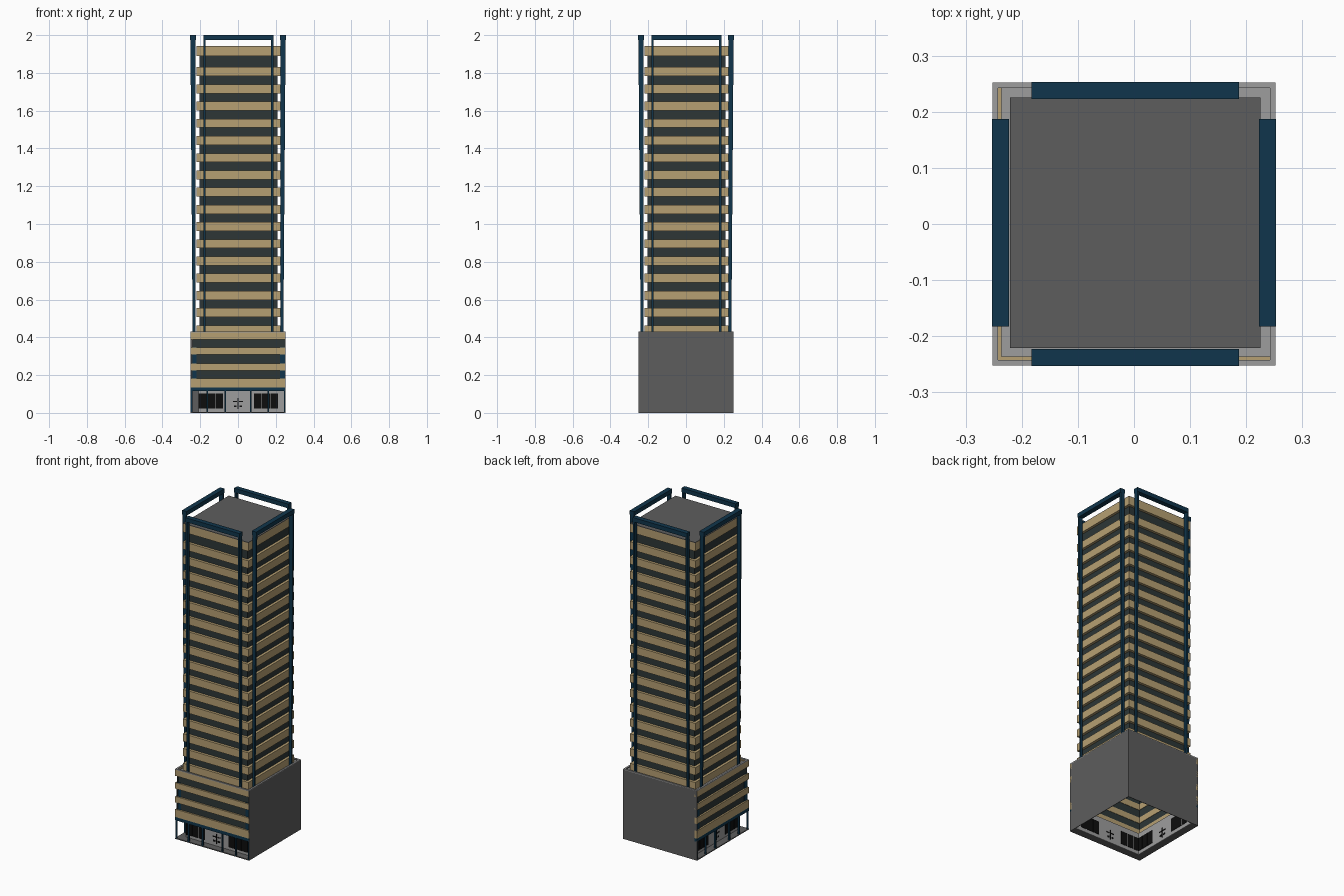
import bpy, bmesh, math
from mathutils import Matrix

if "Cube" in bpy.data.objects:
    bpy.data.objects.remove(bpy.data.objects["Cube"])


def mat(name, r, g, b):
    m = bpy.data.materials.new(name)
    m.diffuse_color = (r, g, b, 1)
    m.use_nodes = True
    m.node_tree.nodes["Principled BSDF"].inputs["Base Color"].default_value = m.diffuse_color
    return m


TAN = mat("tan_cladding", 0.47, 0.35, 0.17)
GLASS = mat("dark_glass", 0.026, 0.037, 0.037)
NAVY = mat("navy_steel", 0.005, 0.036, 0.072)
DARK = mat("dark_grey_wall", 0.11, 0.11, 0.11)
LIGHT = mat("light_grey", 0.34, 0.34, 0.34)
BLACK = mat("black_shopfront", 0.004, 0.004, 0.004)


def boxes(name, material, bounds, turn=0):
    """One object from boxes (x0,x1,y0,y1,z0,z1), turned about z in quarter turns.
    An optional seventh value pulls the lower outer (-y) edge inwards."""
    bm = bmesh.new()
    for b in bounds:
        x0, x1, y0, y1, z0, z1 = b[:6]
        taper = b[6] if len(b) > 6 else 0
        cube = bmesh.ops.create_cube(bm, size=1)
        for v in cube["verts"]:
            low = v.co.z < 0
            v.co = (x0 if v.co.x < 0 else x1,
                    (y0 + (taper if low else 0)) if v.co.y < 0 else y1,
                    z0 if low else z1)
    bmesh.ops.rotate(bm, verts=bm.verts, matrix=Matrix.Rotation(turn * math.pi / 2, 3, 'Z'))
    me = bpy.data.meshes.new(name)
    bm.to_mesh(me)
    bm.free()
    me.materials.append(material)
    ob = bpy.data.objects.new(name, me)
    bpy.context.collection.objects.link(ob)
    return ob


W = 0.252      # podium half width
C = 0.002      # tower centre offset

# Tower: glass core, tan floor bands and roof
h = 0.207
boxes("tower_glass", GLASS, [(C - h, C + h, C - h, C + h, 0.42, 1.93)])
h = 0.223
bands = [(1.889, 1.940)] + [(1.783 - 0.0911 * k, 1.830 - 0.0911 * k) for k in range(16)]
boxes("tower_floor_bands", TAN, [(C - h, C + h, C - h, C + h, a, b) for a, b in bands])
boxes("tower_roof", DARK, [(C - h, C + h, C - h, C + h, 1.940, 1.943)])

# Steel portal frames, one on each side of the tower
for i, side in enumerate(("front", "right", "back", "left")):
    s = C if side in ("front", "right") else -C
    boxes(side + "_steel_frame", NAVY, [
        (s - 0.185, s - 0.174, -0.252, -0.226, 0.42, 1.976, 0.012),
        (s + 0.174, s + 0.185, -0.252, -0.226, 0.42, 1.976, 0.012),
        (s - 0.185, s + 0.185, -0.253, -0.223, 1.974, 2.0)], i)

# Podium: blank walls on the right and back, roof and parapet cap
boxes("podium_blank_walls", DARK, [(W - 0.003, W, -W, W, 0, 0.428),
                                   (-W, W, W - 0.003, W, 0, 0.428)])
boxes("podium_roof", LIGHT, [(-W + 0.004, W - 0.004, -W + 0.004, W - 0.004, 0.412, 0.420)])
boxes("podium_parapet", LIGHT, [(-W, W, -W, -W + 0.01, 0.426, 0.432),
                                (-W, W, W - 0.01, W, 0.426, 0.432),
                                (-W, -W + 0.01, -W + 0.01, W - 0.01, 0.426, 0.432),
                                (W - 0.01, W, -W + 0.01, W - 0.01, 0.426, 0.432)])

# The two dressed podium faces: front, and left as a quarter turn of it
R = -0.208     # recessed shopfront plane
for side, turn, a, b in (("front", 0, R, W - 0.003), ("left", -1, -W + 0.003, -R)):
    boxes(side + "_podium_bands", TAN, [(-W, W, -W, -W + 0.016, z0, z1) for z0, z1 in
          ((0.389, 0.426), (0.310, 0.347), (0.225, 0.262), (0.135, 0.183))], turn)
    boxes(side + "_podium_glass", GLASS,
          [(-W + 0.010, W - 0.004, -W + 0.010, -W + 0.014, 0.14, 0.42)], turn)
    boxes(side + "_podium_end_panels", NAVY,
          [(x, x + 0.026, -W + 0.007, -W + 0.011, 0.18, 0.35) for x in (-W + 0.007, W - 0.030)], turn)
    # canopy beam, posts and pavement
    boxes(side + "_canopy_beam", NAVY, [(-W, W, -W, -W + 0.016, 0.115, 0.135)], turn)
    boxes(side + "_shop_posts", NAVY, [(x - 0.004, x + 0.004, -W, -W + 0.010, 0.004, 0.116)
          for x in (-0.247, -0.163, -0.068, 0.068, 0.160, 0.247)], turn)
    boxes(side + "_pavement", DARK, [(-W, W, -W, R, 0, 0.006)], turn)
    # recessed shop wall with panes and door
    boxes(side + "_shop_wall", LIGHT, [(a, b, R, R + 0.004, 0.0, 0.135)], turn)
    panes = []
    for c in (-0.143, 0.148):
        panes += [(c + d - 0.0205, c + d + 0.0205, R - 0.002, R + 0.006, 0.022, 0.103)
                  for d in (-0.044, 0, 0.044)]
    boxes(side + "_shop_windows", BLACK, panes, turn)
    boxes(side + "_shop_door", BLACK, [
        (x0, x1, R - 0.002, R + 0.006, z0, z1) for x0, x1, z0, z1 in
        ((-0.026, -0.006, 0.058, 0.064), (0.006, 0.026, 0.058, 0.064),
         (-0.022, -0.008, 0.030, 0.040), (0.008, 0.022, 0.030, 0.040),
         (-0.002, 0.002, 0.020, 0.080))], turn)
